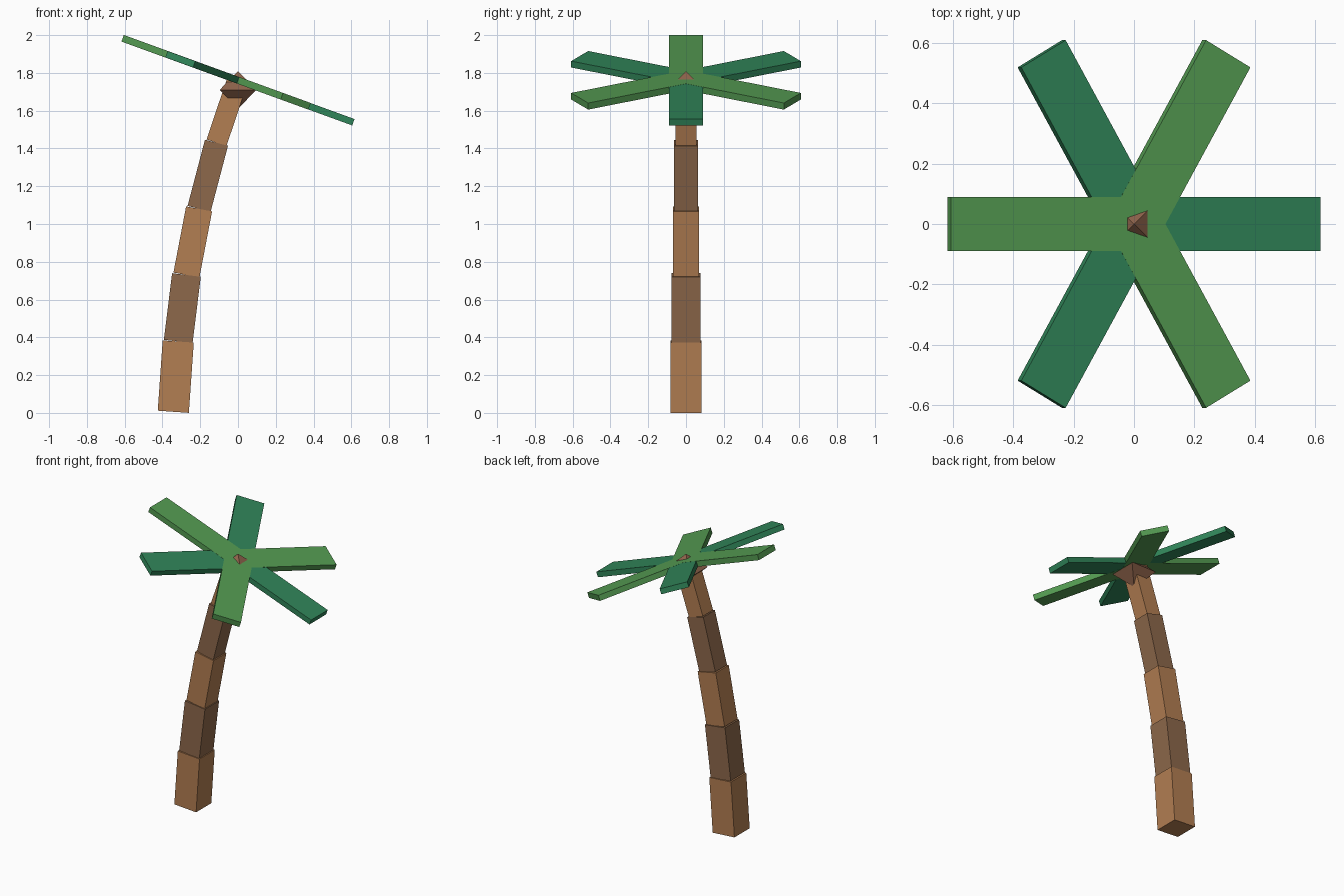
import bpy, bmesh
from math import radians
from mathutils import Matrix, Vector

if "Cube" in bpy.data.objects:
    bpy.data.objects.remove(bpy.data.objects["Cube"])


def material(name, rgb):
    m = bpy.data.materials.new(name)
    m.diffuse_color = (*rgb, 1)
    m.use_nodes = True
    m.node_tree.nodes["Principled BSDF"].inputs["Base Color"].default_value = m.diffuse_color
    return m


BARK_LIGHT = material("bark_light", (0.45, 0.21, 0.085))
BARK_DARK = material("bark_dark", (0.27, 0.14, 0.07))
LEAF_LIGHT = material("leaf_light", (0.09, 0.33, 0.085))
LEAF_DARK = material("leaf_dark", (0.03, 0.235, 0.1))
NUT = material("nut_brown", (0.27, 0.125, 0.07))


def finish(name, bm, mat):
    bmesh.ops.recalc_face_normals(bm, faces=bm.faces[:])
    mesh = bpy.data.meshes.new(name)
    bm.to_mesh(mesh)
    bm.free()
    mesh.materials.append(mat)
    ob = bpy.data.objects.new(name, mesh)
    bpy.context.collection.objects.link(ob)
    return ob


def box(name, size, matrix, mat):
    bm = bmesh.new()
    bmesh.ops.create_cube(bm, size=1, matrix=matrix @ Matrix.Diagonal((*size, 1)))
    return finish(name, bm, mat)


# Curved trunk: tapering stack of tilted square blocks
path = [(-0.3425, 0.006), (-0.3165, 0.378), (-0.273, 0.73),
        (-0.206, 1.08), (-0.114, 1.43), (-0.006, 1.75)]
widths = [0.165, 0.153, 0.14, 0.126, 0.111]
for i, width in enumerate(widths):
    a = Vector((path[i][0], 0, path[i][1]))
    b = Vector((path[i + 1][0], 0, path[i + 1][1]))
    d = b - a
    tilt = Vector((0, 0, 1)).rotation_difference(d).to_matrix().to_4x4()
    box(f"trunk_block_{i + 1}", (width, width, d.length),
        Matrix.Translation((a + b) / 2) @ tilt,
        BARK_DARK if i % 2 else BARK_LIGHT)

# Crown: six flat leaves in one tilted plane, alternating greens
LENGTH, WIDTH, THICK = 0.65, 0.18, 0.036
crown = Matrix.Translation((0, 0, 1.761)) @ Matrix.Rotation(radians(20), 4, 'Y')
for i in range(6):
    light = i % 2
    m = (crown @ Matrix.Rotation(radians(60 * i), 4, 'Z')
         @ Matrix.Translation((LENGTH / 2, 0, 0)))
    # light leaves are a hair thicker so the overlaps stay clean
    box(f"leaf_{i + 1}", (LENGTH, WIDTH, THICK + 0.001 * light), m,
        LEAF_LIGHT if light else LEAF_DARK)

# Faceted nut at the top of the trunk, poking through the leaves
bm = bmesh.new()
ring = [bm.verts.new((x * 0.097, y * 0.097, 0))
        for x, y in ((1, 1), (-1, 1), (-1, -1), (1, -1))]
for z in (0.1, -0.1):
    tip = bm.verts.new((0, 0, z))
    for k in range(4):
        bm.faces.new((ring[k], ring[(k + 1) % 4], tip))
nut = finish("nut", bm, NUT)
nut.location = (0, 0, 1.71)
